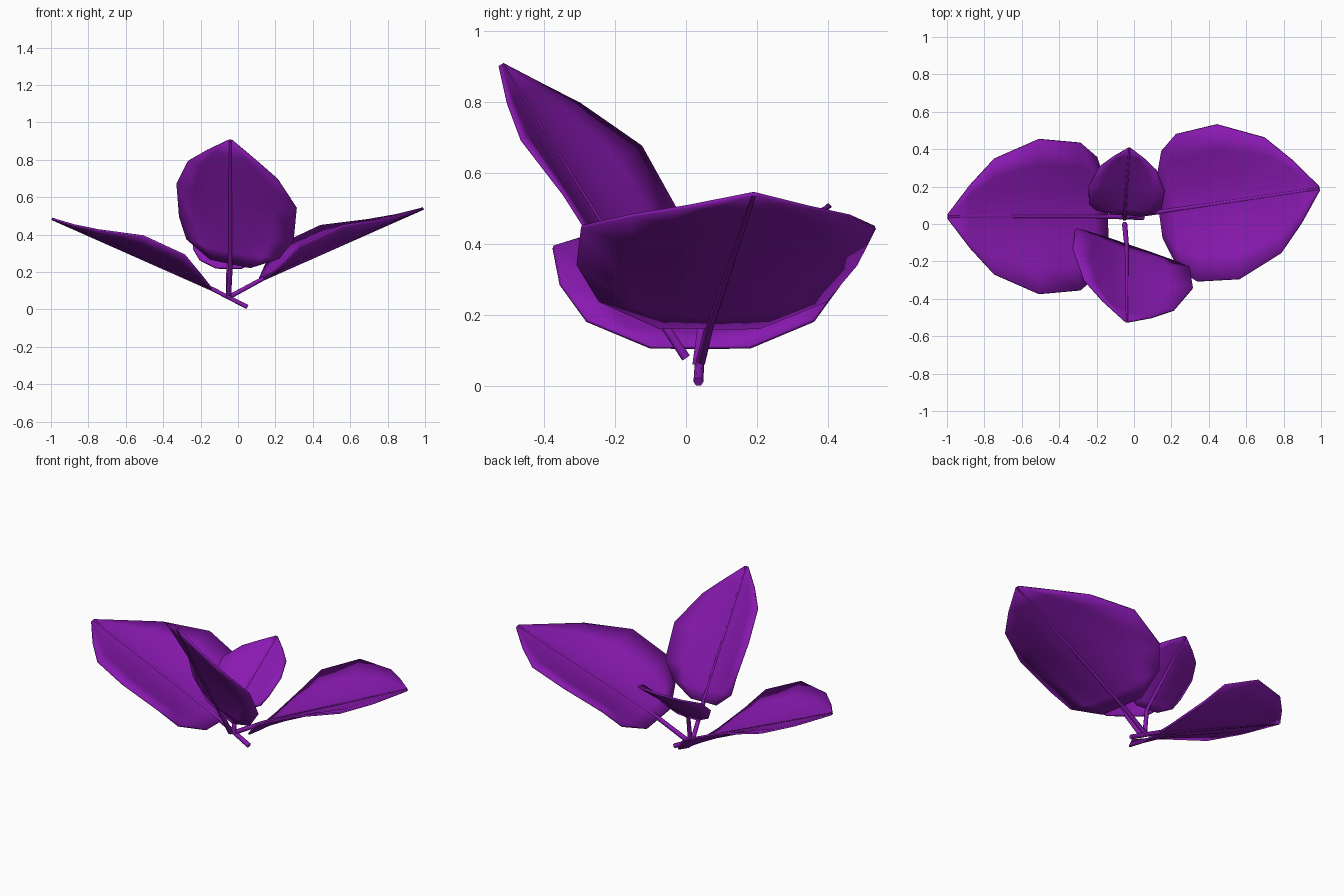
import bpy
from mathutils import Vector

if "Cube" in bpy.data.objects:
    bpy.data.objects.remove(bpy.data.objects["Cube"])

purple = bpy.data.materials.new("purple_leaf")
purple.diffuse_color = (0.25, 0.01, 0.44, 1)
purple.use_nodes = True
purple.node_tree.nodes["Principled BSDF"].inputs["Base Color"].default_value = purple.diffuse_color

# Leaf outline: distance along the midrib, half width, edge lift
OUTLINE = [(0, 0.14, 0), (0.085, 0.32, 0.045), (0.205, 0.395, 0.106),
           (0.45, 0.415, 0.111), (0.683, 0.31, 0.044),
           (0.812, 0.17, 0.016), (0.936, 0.012, 0)]
LENGTH = 0.936
ACROSS = [-1, -0.67, -0.33, 0, 0.33, 0.67, 1]


def smooth(obj):
    bpy.ops.object.select_all(action='DESELECT')
    bpy.context.view_layer.objects.active = obj
    obj.select_set(True)
    bpy.ops.object.shade_smooth_by_angle(angle=0.7)


def leaf(name, base, tip, side):
    """Cupped blade from base to tip; side points across the blade."""
    base, tip, side = Vector(base), Vector(tip), Vector(side)
    d = (tip - base).normalized()
    s = (side - d * side.dot(d)).normalized()
    n = s.cross(d)
    if n.z < 0:
        n = -n
    k = (tip - base).length / LENGTH
    verts = [base + k * (d * u + s * v * f + n * w * abs(f) ** 1.4)
             for u, v, w in OUTLINE for f in ACROSS]
    m = len(ACROSS)
    faces = [(r * m + c, r * m + c + 1, (r + 1) * m + c + 1, (r + 1) * m + c)
             for r in range(len(OUTLINE) - 1) for c in range(m - 1)]
    if s.cross(d).dot(n) < 0:
        faces = [f[::-1] for f in faces]
    mesh = bpy.data.meshes.new(name)
    mesh.from_pydata(verts, [], faces)
    mesh.materials.append(purple)
    obj = bpy.data.objects.new(name, mesh)
    bpy.context.collection.objects.link(obj)
    smooth(obj)
    mod = obj.modifiers.new("thickness", 'SOLIDIFY')
    mod.thickness = 0.01
    mod.offset = 0


def stem(name, points, radius=0.014):
    """Stalk that carries on under the blade as its midrib."""
    cu = bpy.data.curves.new(name, 'CURVE')
    cu.dimensions = '3D'
    cu.bevel_depth = radius
    cu.bevel_resolution = 1
    cu.use_fill_caps = True
    sp = cu.splines.new('POLY')
    sp.points.add(len(points) - 1)
    for p, co, r in zip(sp.points, points, (1, 0.9, 0.6)):
        p.co = (*co, 1)
        p.radius = r
    cu.materials.append(purple)
    bpy.context.collection.objects.link(bpy.data.objects.new(name, cu))


# Name, stalk root, blade base, blade tip, direction across the blade
PARTS = [
    ("left", (0.05, 0.035, 0.013), (-0.14, 0.04, 0.11), (-0.995, 0.04, 0.485), (0, 1, 0)),
    ("right", (-0.05, 0.04, 0.065), (0.135, 0.065, 0.165), (0.99, 0.19, 0.54), (-0.14, 1, 0)),
    ("front", (-0.05, 0.0, 0.08), (-0.04, -0.11, 0.245), (-0.04, -0.52, 0.905), (0.93, -0.31, -0.2)),
    ("back", (-0.05, 0.03, 0.06), (-0.05, 0.05, 0.22), (-0.025, 0.405, 0.51), (0.98, 0.1, 0.12)),
]
for name, root, base, tip, side in PARTS:
    leaf(name + "_leaf", base, tip, side)
    stem(name + "_stem", (root, base, tip))
